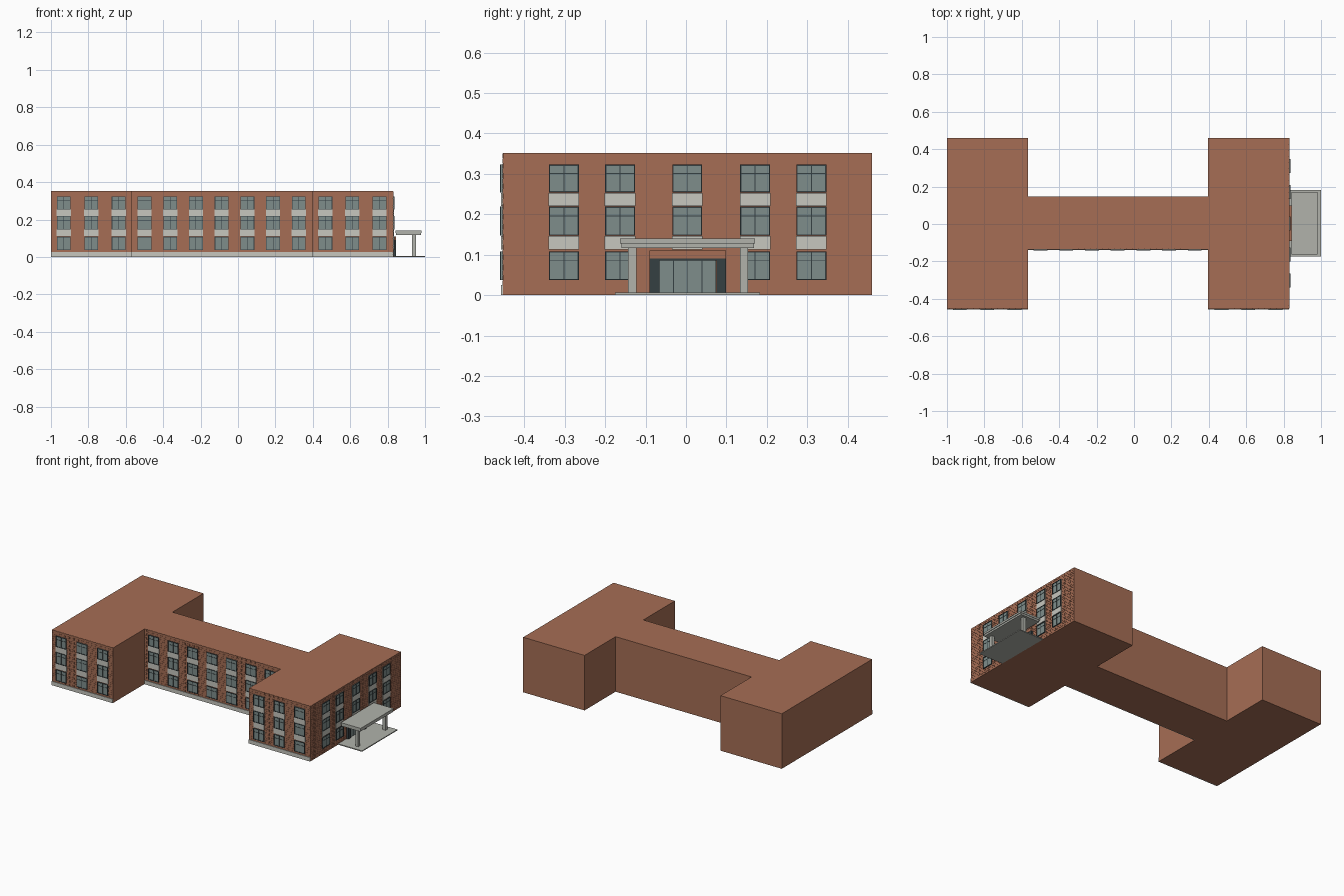
import bpy, bmesh

if "Cube" in bpy.data.objects:
    bpy.data.objects.remove(bpy.data.objects["Cube"])

def material(name, rgb):
    m = bpy.data.materials.new(name)
    m.diffuse_color = (*rgb, 1)
    m.use_nodes = True
    m.node_tree.nodes["Principled BSDF"].inputs["Base Color"].default_value = m.diffuse_color
    return m

BRICK = material("brick", (0.38, 0.155, 0.09))
GLASS = material("glass", (0.21, 0.27, 0.26))
DARK = material("dark_frame", (0.035, 0.05, 0.055))
PALE = material("pale_panel", (0.57, 0.57, 0.52))
STONE = material("stone", (0.44, 0.45, 0.41))

def add_box(bm, lo, hi):
    v = [bm.verts.new((x, y, z)) for x in (lo[0], hi[0])
         for y in (lo[1], hi[1]) for z in (lo[2], hi[2])]
    for f in ((0, 1, 3, 2), (4, 6, 7, 5), (0, 4, 5, 1), (2, 3, 7, 6), (0, 2, 6, 4), (1, 5, 7, 3)):
        bm.faces.new([v[i] for i in f])

def finish(bm, name, mat):
    bmesh.ops.recalc_face_normals(bm, faces=bm.faces)
    me = bpy.data.meshes.new(name)
    bm.to_mesh(me)
    bm.free()
    me.materials.append(mat)
    ob = bpy.data.objects.new(name, me)
    bpy.context.collection.objects.link(ob)

def box(name, lo, hi, mat):
    bm = bmesh.new()
    add_box(bm, lo, hi)
    finish(bm, name, mat)

# Main block: two wings joined by a narrow middle range
H, X0, X1, X2, X3 = 0.352, -1.0, -0.566, 0.396, 0.83
YF, YB, MF, MB = -0.453, 0.46, -0.134, 0.146
outline = [(X0, YF), (X1, YF), (X1, MF), (X2, MF), (X2, YF), (X3, YF),
           (X3, YB), (X2, YB), (X2, MB), (X1, MB), (X1, YB), (X0, YB)]
bm = bmesh.new()
bottom = [bm.verts.new((x, y, 0)) for x, y in outline]
top = [bm.verts.new((x, y, H)) for x, y in outline]
bm.faces.new(bottom[::-1])
bm.faces.new(top)
n = len(outline)
for i in range(n):
    j = (i + 1) % n
    bm.faces.new((bottom[i], bottom[j], top[j], top[i]))
finish(bm, "building_body", BRICK)

# Facades: axis, wall plane, span along the wall, foot of bricks, window centres
FACADES = {
    "left_wing": ("front", YF, X0, X1, 0.025, [-0.932, -0.785, -0.638]),
    "middle": ("front", MF, X1, X2, 0.025, [-0.5 + 0.1375 * i for i in range(7)]),
    "right_wing": ("front", YF, X2, X3, 0.025, [0.467, 0.611, 0.756]),
    "entrance_side": ("right", X3, YF, YB, 0.0, [-0.302, -0.163, 0.003, 0.171, 0.31]),
}
FLOORS = [(0.037, 0.108), (0.147, 0.219), (0.254, 0.323)]
BANDS = [(0.113, 0.146), (0.220, 0.253)]
W = 0.037          # half width of a window
T = 0.003          # frame bar thickness
COURSE, LENGTH, JOINT = H / 28, 0.032, 0.0014

for name, (side, plane, u0, u1, foot, centres) in FACADES.items():
    def wall_box(bm, a, b, z0, z1, d, back=0.001):
        if side == "front":
            add_box(bm, (a, plane - d, z0), (b, plane + back, z1))
        else:
            add_box(bm, (plane - back, a, z0), (plane + d, b, z1))

    bricks, glass, frames, bands = (bmesh.new() for _ in range(4))
    # Running bond brick facing
    for row in range(28):
        z0 = max(row * COURSE, foot)
        z1 = (row + 1) * COURSE - JOINT
        if z1 - z0 < 0.002:
            continue
        u = u0 - (LENGTH / 2 if row % 2 else 0)
        while u < u1:
            a, b = max(u, u0), min(u + LENGTH - JOINT, u1)
            if b - a > 0.002:
                wall_box(bricks, a, b, z0, z1, 0.001)
            u += LENGTH
    # Window columns with panels between the floors
    for c in centres:
        for k, (z0, z1) in enumerate(FLOORS):
            if k == 0 and side == "right" and abs(c) < 0.05:
                continue
            wall_box(glass, c - W, c + W, z0, z1, 0.004)
            zt = z0 + (z1 - z0) * 0.68
            for a, b in ((c - W, c - W + T), (c + W - T, c + W)):
                wall_box(frames, a, b, z0, z1, 0.007)
            for p, q in ((z0, z0 + T), (z1 - T, z1)):
                wall_box(frames, c - W + T, c + W - T, p, q, 0.007)
            wall_box(frames, c - T / 3, c + T / 3, z0 + T, z1 - T, 0.006)
            wall_box(frames, c - W + T, c + W - T, zt - T / 3, zt + T / 3, 0.0055)
        for z0, z1 in BANDS:
            wall_box(bands, c - W - 0.001, c + W + 0.001, z0, z1, 0.005)
    finish(bricks, name + "_brick_facing", BRICK)
    finish(glass, name + "_window_glass", GLASS)
    finish(frames, name + "_window_frames", DARK)
    finish(bands, name + "_window_panels", PALE)
    # Stone plinth along the front
    if side == "front":
        bm = bmesh.new()
        wall_box(bm, u0, u1, 0, 0.025, 0.005)
        finish(bm, name + "_plinth", PALE)

# Entrance porch: paving, columns and canopy
box("porch_paving", (X3, -0.175, 0), (1.0, 0.183, 0.006), STONE)
for label, y in (("left", -0.133), ("right", 0.143)):
    box(label + "_porch_column", (0.931, y - 0.010, 0.006), (0.951, y + 0.010, 0.118), STONE)
box("canopy_lower", (0.845, -0.160, 0.117), (0.978, 0.168, 0.128), STONE)
box("canopy_upper", (0.842, -0.163, 0.128), (0.982, 0.171, 0.140), STONE)

# Entrance surround, header and glazed doors
box("left_entrance_jamb", (X3 - 0.001, -0.090, 0.006), (0.845, -0.066, 0.091), DARK)
box("right_entrance_jamb", (X3 - 0.001, 0.075, 0.006), (0.845, 0.099, 0.091), DARK)
box("entrance_header", (X3 - 0.001, -0.090, 0.091), (0.846, 0.099, 0.110), BRICK)
box("entrance_lintel", (X3 - 0.001, -0.066, 0.086), (0.843, 0.075, 0.091), DARK)
for i in range(4):
    y = -0.066 + i * 0.141 / 4
    box(f"door_glass_{i + 1}", (X3 - 0.001, y + 0.001, 0.006), (0.838, y + 0.0343, 0.086), GLASS)
for i in range(1, 4):
    y = -0.066 + i * 0.141 / 4
    box(f"door_bar_{i}", (X3 - 0.001, y - 0.001, 0.006), (0.841, y + 0.001, 0.086), DARK)
